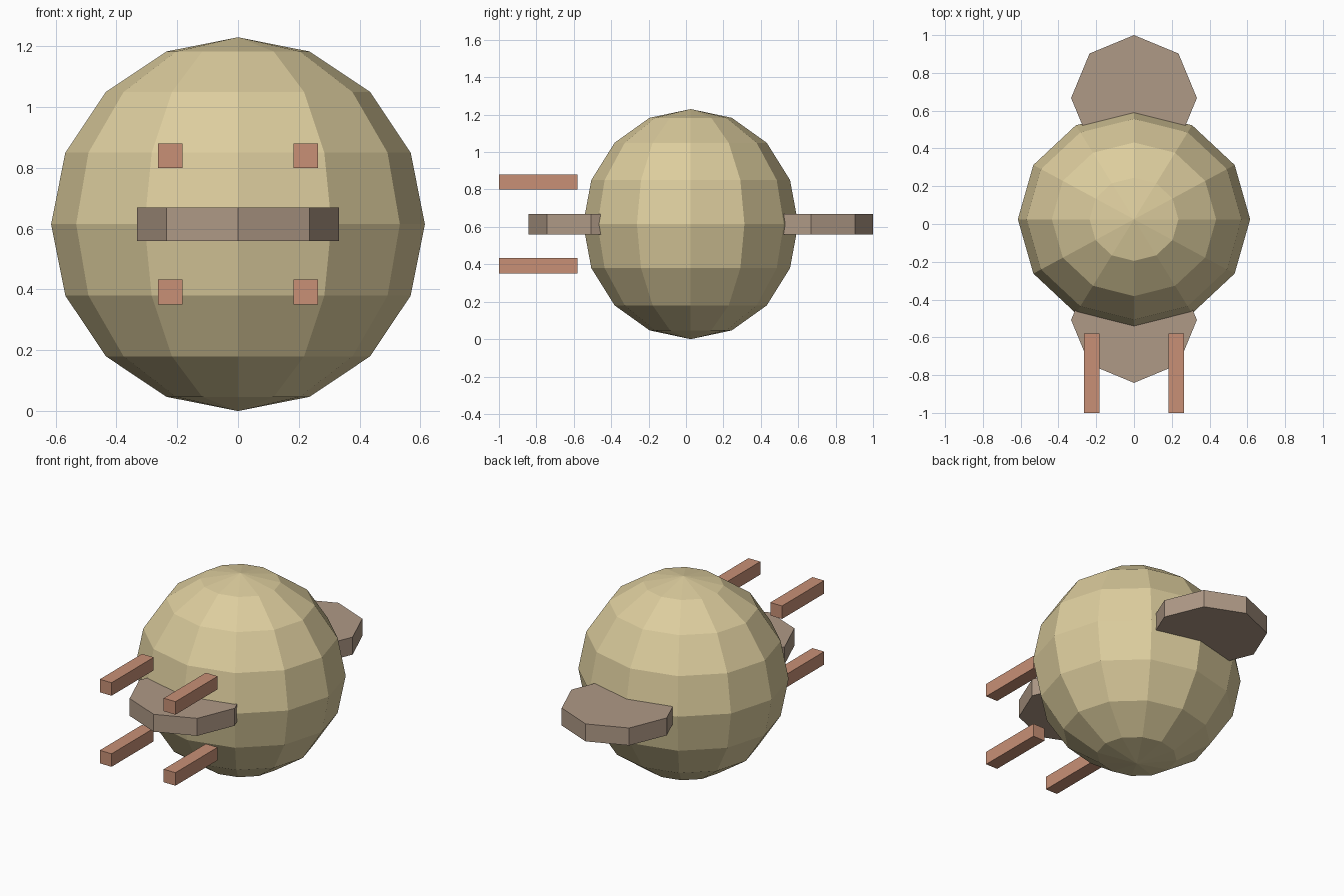
import bpy
from math import radians

if "Cube" in bpy.data.objects:
    bpy.data.objects.remove(bpy.data.objects["Cube"])


def material(name, rgb):
    m = bpy.data.materials.new(name)
    m.diffuse_color = (*rgb, 1)
    m.use_nodes = True
    m.node_tree.nodes["Principled BSDF"].inputs["Base Color"].default_value = m.diffuse_color
    return m


sand = material("sand", (0.72, 0.61, 0.34))
taupe = material("taupe", (0.43, 0.32, 0.24))
salmon = material("salmon", (0.58, 0.28, 0.18))


def finish(name, mat, scale=(1, 1, 1)):
    ob = bpy.context.object
    ob.name = name
    ob.scale = scale
    ob.data.materials.append(mat)
    bpy.ops.object.transform_apply(location=False, rotation=True, scale=True)
    return ob


# Round body, slightly flattened front to back
bpy.ops.mesh.primitive_uv_sphere_add(segments=12, ring_count=8, radius=0.615,
                                     location=(0, 0.025, 0.615))
finish("body", sand, (1, 0.575 / 0.615, 1))

# Flat octagonal discs half sunk into the front and back
for name, y in (("front_disc", -0.508), ("back_disc", 0.667)):
    bpy.ops.mesh.primitive_cylinder_add(vertices=8, radius=0.333, depth=0.11,
                                        location=(0, y, 0.615))
    finish(name, taupe)

# Four square bars floating in front of the body
for side, x in (("left", -0.223), ("right", 0.223)):
    for level, z in (("lower", 0.392), ("upper", 0.84)):
        bpy.ops.mesh.primitive_cube_add(size=1, location=(x, -0.79, z))
        finish(f"{level}_{side}_bar", salmon, (0.082, 0.42, 0.082))
